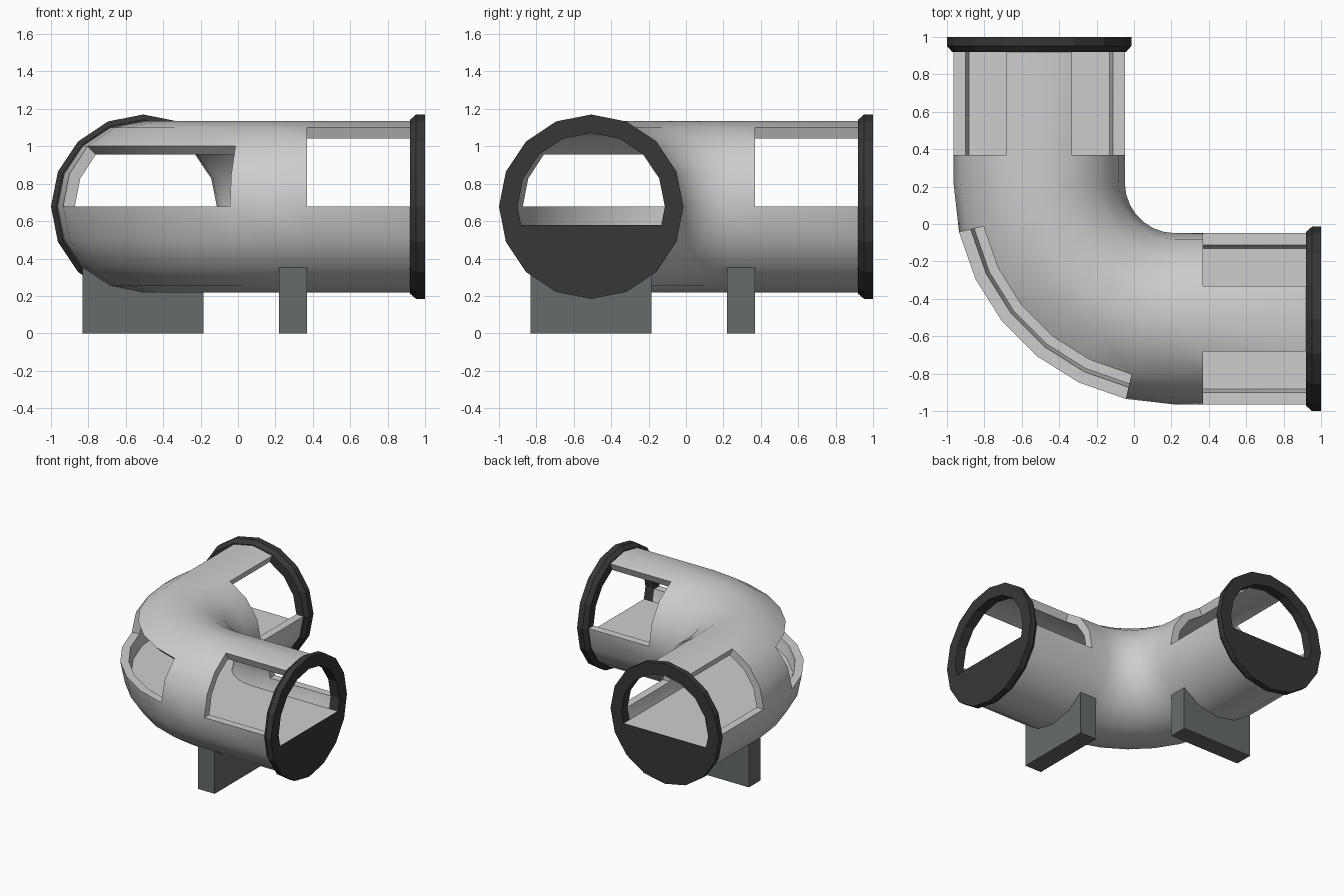
import bpy, bmesh, math

if "Cube" in bpy.data.objects:
    bpy.data.objects.remove(bpy.data.objects["Cube"])

C, ZC = -0.507, 0.677              # leg axis offset and height
RO, RI, RF = 0.458, 0.394, 0.493   # outer wall, inner wall, flange radius
BEND, BR = 0.22, 0.727             # bend centre and mean bend radius
N, FLOOR = 16, 0.58


def mat(name, r, g, b):
    m = bpy.data.materials.new(name)
    m.diffuse_color = (r, g, b, 1)
    m.use_nodes = True
    m.node_tree.nodes["Principled BSDF"].inputs["Base Color"].default_value = m.diffuse_color
    return m


LIGHT = mat("light grey", 0.61, 0.615, 0.62)
DARK = mat("near black", 0.038, 0.038, 0.038)
SLATE = mat("slate grey", 0.135, 0.148, 0.15)


def finish(bm, name, material, smooth=False):
    bmesh.ops.remove_doubles(bm, verts=bm.verts, dist=1e-5)
    bmesh.ops.recalc_face_normals(bm, faces=bm.faces)
    me = bpy.data.meshes.new(name)
    bm.to_mesh(me)
    bm.free()
    me.materials.append(material)
    ob = bpy.data.objects.new(name, me)
    bpy.context.collection.objects.link(ob)
    if smooth:
        bpy.ops.object.select_all(action='DESELECT')
        ob.select_set(True)
        bpy.context.view_layer.objects.active = ob
        bpy.ops.object.shade_smooth_by_angle(angle=math.radians(30))
    return ob


def quad(bm, *pts):
    bm.faces.new([bm.verts.new(p) for p in pts])


def leg_station(leg, s):
    return (s, C, 0, -1) if leg == "x" else (C, s, -1, 0)


def arc_station(k):
    a = math.pi / 2 * k / 7
    nx, ny = -math.sin(a), -math.cos(a)
    return (BEND + BR * nx, BEND + BR * ny, nx, ny)


def at(st, u, z):
    return (st[0] + st[2] * u, st[1] + st[3] * u, z)


def ring(st, r, j):
    t = 2 * math.pi * j / N
    return at(st, r * math.cos(t), ZC + r * math.sin(t))


# tube wall with window openings
path = ([leg_station("x", s) for s in (0.92, 0.37)]
        + [arc_station(k) for k in range(8)]
        + [leg_station("y", s) for s in (0.37, 0.92)])
SEGS = len(path) - 1


def solid(i, j):
    j %= N
    if not 0 <= i < SEGS:
        return False
    if i in (0, SEGS - 1):
        return j not in (0, 1, 2, 5, 6, 7)
    return not (3 <= i <= 7 and j in (0, 1))


bm = bmesh.new()
for i in range(SEGS):
    for j in range(N):
        if not solid(i, j):
            continue
        a, b = path[i], path[i + 1]
        for r in (RO, RI):
            quad(bm, ring(a, r, j), ring(b, r, j), ring(b, r, j + 1), ring(a, r, j + 1))
        # rim faces beside each opening
        for ni, nj, p, q in ((i - 1, j, (a, j), (a, j + 1)), (i + 1, j, (b, j), (b, j + 1)),
                             (i, j - 1, (a, j), (b, j)), (i, j + 1, (a, j + 1), (b, j + 1))):
            if not solid(ni, nj):
                quad(bm, ring(p[0], RO, p[1]), ring(q[0], RO, q[1]),
                     ring(q[0], RI, q[1]), ring(p[0], RI, p[1]))
finish(bm, "tube_wall", LIGHT, True)

# walkway floor following the bend
W = 0.375
bm = bmesh.new()
fp = [leg_station("x", 0.998)] + path + [leg_station("y", 0.998)]
for a, b in zip(fp, fp[1:]):
    quad(bm, at(a, -W, FLOOR), at(b, -W, FLOOR), at(b, W, FLOOR), at(a, W, FLOOR))
floor = finish(bm, "walkway_floor", LIGHT)
if floor.data.polygons[0].normal.z < 0:
    floor.data.flip_normals()


def prism(name, leg, profile, s0, s1, material):
    bm = bmesh.new()
    a, b = leg_station(leg, s0), leg_station(leg, s1)
    va = [bm.verts.new(at(a, u, z)) for u, z in profile]
    vb = [bm.verts.new(at(b, u, z)) for u, z in profile]
    bm.faces.new(va)
    bm.faces.new(vb)
    n = len(profile)
    for k in range(n):
        m = (k + 1) % n
        bm.faces.new((va[k], va[m], vb[m], vb[k]))
    finish(bm, name, material)


def lower_arc(r, j0, j1):
    return [(r * math.cos(2 * math.pi * j / N), ZC + r * math.sin(2 * math.pi * j / N))
            for j in range(j0, j1 + 1)]


for leg in "xy":
    # chamfered end flange
    bm = bmesh.new()
    prof = [(0.92, RI), (0.92, 0.465), (0.952, RF), (1.0, RF), (1.0, RI)]
    for k in range(len(prof)):
        (s0, r0), (s1, r1) = prof[k], prof[(k + 1) % len(prof)]
        a, b = leg_station(leg, s0), leg_station(leg, s1)
        for j in range(N):
            quad(bm, ring(a, r0, j), ring(b, r1, j), ring(b, r1, j + 1), ring(a, r0, j + 1))
    finish(bm, "end_flange_" + leg, DARK)
    # plate closing the space under the floor
    prism("under_floor_plate_" + leg, leg,
          [(-W, FLOOR - 0.001)] + lower_arc(RI, 9, 15) + [(W, FLOOR - 0.001)], 0.98, 1.0, DARK)
    # saddle support cradling the tube
    h = RO * math.sqrt(0.5)
    prism("saddle_support_" + leg, leg,
          lower_arc(RO, 10, 14) + [(h, 0), (-h, 0)], 0.22, 0.37, SLATE)
